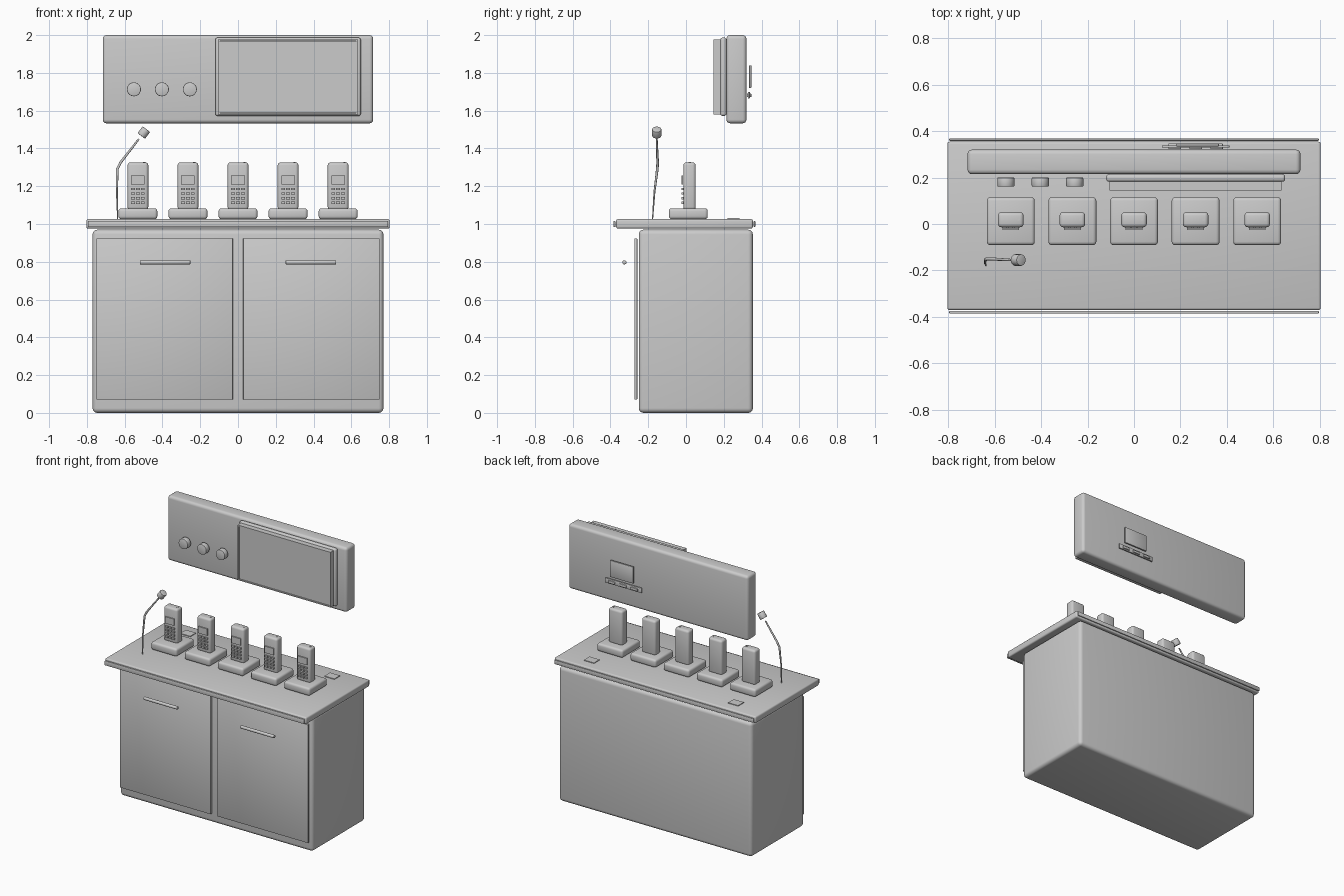
import bpy, bmesh, math
from mathutils import Vector, Matrix

if "Cube" in bpy.data.objects:
    bpy.data.objects.remove(bpy.data.objects["Cube"])

grey = bpy.data.materials.new("plain grey")
grey.diffuse_color = (0.6, 0.6, 0.6, 1)
grey.use_nodes = True
grey.node_tree.nodes["Principled BSDF"].inputs["Base Color"].default_value = grey.diffuse_color


def finish(name, bm):
    bmesh.ops.recalc_face_normals(bm, faces=bm.faces)
    me = bpy.data.meshes.new(name)
    bm.to_mesh(me)
    bm.free()
    me.materials.append(grey)
    ob = bpy.data.objects.new(name, me)
    bpy.context.collection.objects.link(ob)
    bpy.ops.object.select_all(action='DESELECT')
    ob.select_set(True)
    bpy.context.view_layer.objects.active = ob
    bpy.ops.object.shade_smooth_by_angle(angle=math.radians(35))
    return ob


def box(name, x, y, z, bevel=0.0, segs=3):
    """Box from (min, max) ranges with rounded edges."""
    bm = bmesh.new()
    bmesh.ops.create_cube(bm, size=1)
    for v in bm.verts:
        v.co = [r[0] if c < 0 else r[1] for c, r in zip(v.co, (x, y, z))]
    if bevel:
        bmesh.ops.bevel(bm, geom=bm.edges[:], offset=bevel, segments=segs,
                        profile=0.5, affect='EDGES')
    return finish(name, bm)


def rod(name, a, b, r, bevel=0.0, sides=32):
    """Cylinder from point a to point b."""
    a, b = Vector(a), Vector(b)
    bm = bmesh.new()
    rot = (b - a).to_track_quat('Z', 'Y').to_matrix().to_4x4()
    bmesh.ops.create_cone(bm, cap_ends=True, segments=sides, radius1=r, radius2=r,
                          depth=(b - a).length,
                          matrix=Matrix.Translation((a + b) / 2) @ rot)
    if bevel:
        rim = [e for e in bm.edges if any(len(f.verts) > 4 for f in e.link_faces)]
        bmesh.ops.bevel(bm, geom=rim, offset=bevel, segments=2, profile=0.5, affect='EDGES')
    return finish(name, bm)


# Cabinet and countertop with edge strips
box("cabinet", (-0.77, 0.77), (-0.25, 0.354), (0, 0.97), 0.025, 4)
box("countertop", (-0.803, 0.803), (-0.37, 0.354), (0.976, 1.026), 0.01)
box("front_edge_strip", (-0.795, 0.795), (-0.385, -0.374), (0.983, 1.016), 0.003, 2)
box("back_edge_strip", (-0.795, 0.795), (0.358, 0.367), (0.985, 1.015), 0.003, 2)

# Doors, handles and cable plates on both sides
for side, s in (("left", -1), ("right", 1)):
    box(side + "_door", sorted((s * 0.027, s * 0.75)), (-0.273, -0.258), (0.07, 0.923), 0.003, 2)
    rod(side + "_door_handle", (s * 0.252, -0.326, 0.797), (s * 0.52, -0.326, 0.797), 0.011, 0.003)
    box(side + "_cable_plate", sorted((s * 0.535, s * 0.615)), (0.22, 0.284), (1.024, 1.031))

# Wall panel with screen
box("wall_panel", (-0.716, 0.716), (0.214, 0.32), (1.533, 2.0), 0.02, 4)
box("screen_bezel", (-0.12, 0.65), (0.182, 0.214), (1.572, 1.987), 0.012)
box("screen", (-0.094, 0.624), (0.15, 0.183), (1.59, 1.967))
for i, (x, z) in enumerate((((-0.105, -0.096), (1.58, 1.977)), ((0.626, 0.635), (1.58, 1.977)),
                            ((-0.105, 0.635), (1.58, 1.588)), ((-0.105, 0.635), (1.969, 1.977)))):
    box(f"screen_border_{i + 1}", x, (0.145, 0.183), z)

# Knobs
for i in range(3):
    x = -0.551 + 0.148 * i
    rod(f"knob_{i + 1}", (x, 0.2, 1.713), (x, 0.161, 1.713), 0.037, 0.004)

# Fittings on the back of the panel
box("back_plate", (0.18, 0.365), (0.334, 0.346), (1.72, 1.84), 0.003, 2)
box("connector_rail", (0.12, 0.41), (0.328, 0.338), (1.665, 1.7), 0.002, 2)
for i in range(3):
    x = 0.175 + 0.09 * i
    box(f"connector_{i + 1}", (x - 0.027, x + 0.027), (0.322, 0.346), (1.672, 1.69), 0.002, 2)

# Five handsets on charging bases
for i in range(5):
    x = -0.53 + 0.265 * i
    n = i + 1
    box(f"charger_base_{n}", (x - 0.103, x + 0.103), (-0.091, 0.115), (1.026, 1.083), 0.015)
    box(f"handset_{n}", (x - 0.055, x + 0.055), (-0.014, 0.051), (1.075, 1.326), 0.015)
    box(f"handset_display_{n}", (x - 0.036, x + 0.036), (-0.025, -0.017), (1.21, 1.258))
    for row in range(4):
        z = 1.185 - 0.024 * row
        for c in (-1, 0, 1):
            bx = x + c * 0.026
            box(f"key_{n}_{row + 1}_{c + 2}", (bx - 0.01, bx + 0.01),
                (-0.023, -0.014), (z - 0.006, z + 0.006))
    rod(f"status_light_{n}", (x + 0.034, 0.02, 1.325), (x + 0.034, 0.02, 1.329), 0.006, 0, 12)

# Gooseneck microphone: a tapered bent tube
path = [Vector(p) for p in ((-0.637, -0.177, 1.026), (-0.641, -0.167, 1.17),
                            (-0.639, -0.152, 1.29), (-0.622, -0.15, 1.325), (-0.525, -0.155, 1.45))]
radii = (0.003, 0.005, 0.007, 0.007, 0.005)
bm = bmesh.new()
rings = []
for i, p in enumerate(path):
    t = (path[min(i + 1, 4)] - path[max(i - 1, 0)]).normalized()
    u = t.cross(Vector((0, 1, 0))).normalized()
    w = t.cross(u)
    rings.append([bm.verts.new(p + radii[i] * (u * math.cos(k * math.tau / 12)
                                               + w * math.sin(k * math.tau / 12)))
                  for k in range(12)])
for a, b in zip(rings, rings[1:]):
    for k in range(12):
        bm.faces.new((a[k], a[(k + 1) % 12], b[(k + 1) % 12], b[k]))
bm.faces.new(rings[0])
bm.faces.new(rings[-1])
finish("microphone_neck", bm)
rod("microphone_head", (-0.512, -0.155, 1.466), (-0.485, -0.155, 1.502), 0.025, 0.004)
